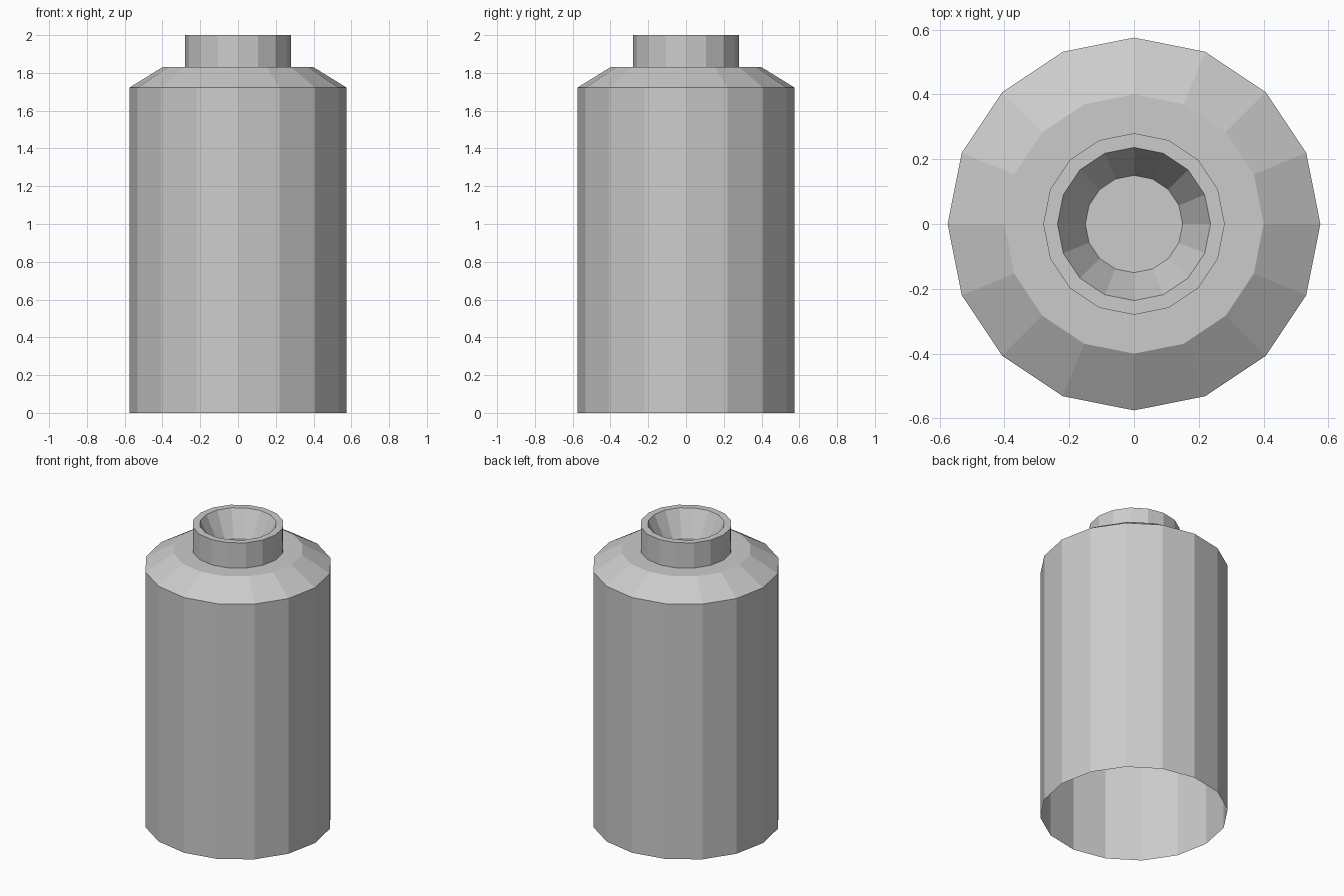
import bpy, bmesh
from math import cos, sin, tau

if "Cube" in bpy.data.objects:
    bpy.data.objects.remove(bpy.data.objects["Cube"])

SIDES = 16

# (radius, height) outline: wall, shoulder, ledge, neck, rim, funnel
profile = [(0.575, 0.0), (0.575, 1.722), (0.40, 1.83), (0.28, 1.83),
           (0.28, 2.0), (0.236, 2.0), (0.15, 1.83)]


def lathe(name, points):
    bm = bmesh.new()
    rings = [[bm.verts.new((r * cos(tau * i / SIDES), r * sin(tau * i / SIDES), z))
              for i in range(SIDES)] for r, z in points]
    for a, b in zip(rings, rings[1:]):
        for i in range(SIDES):
            j = (i + 1) % SIDES
            bm.faces.new((a[i], a[j], b[j], b[i]))
    # Flat floor of the funnel; the base stays open
    bm.faces.new(rings[-1])
    mesh = bpy.data.meshes.new(name)
    bm.to_mesh(mesh)
    bm.free()
    obj = bpy.data.objects.new(name, mesh)
    bpy.context.collection.objects.link(obj)
    return obj


# Open-bottomed bottle shell with a recessed neck
lathe("bottle_shell", profile)
